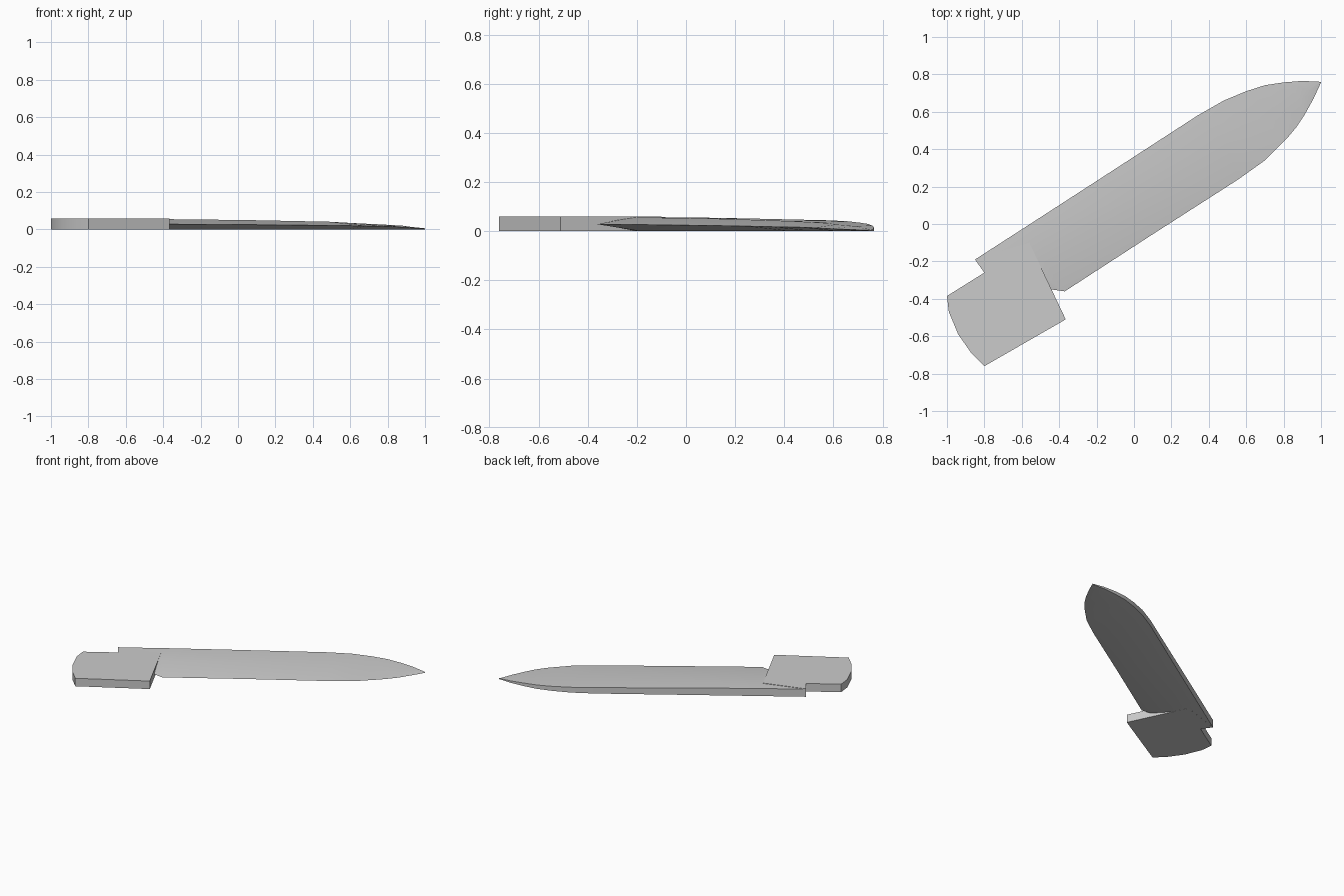
import bpy, bmesh

if "Cube" in bpy.data.objects:
    bpy.data.objects.remove(bpy.data.objects["Cube"])


def finish(bm, name):
    bmesh.ops.recalc_face_normals(bm, faces=bm.faces[:])
    me = bpy.data.meshes.new(name)
    bm.to_mesh(me)
    bm.free()
    ob = bpy.data.objects.new(name, me)
    bpy.context.collection.objects.link(ob)
    bpy.context.view_layer.objects.active = ob
    ob.select_set(True)
    bpy.ops.object.shade_smooth_by_angle(angle=0.5)
    ob.select_set(False)


# Handle: flat plate with a curved butt
outline = [(-.85, -.19), (-.80, -.26), (-1, -.385), (-.99, -.47), (-.94, -.59),
           (-.87, -.69), (-.80, -.76), (-.365, -.51), (-.56, -.10)]
bm = bmesh.new()
face = bm.faces.new([bm.verts.new((x, y, 0)) for x, y in outline])
ext = bmesh.ops.extrude_face_region(bm, geom=[face])
bmesh.ops.translate(bm, vec=(0, 0, .059),
                    verts=[v for v in ext["geom"] if isinstance(v, bmesh.types.BMVert)])
finish(bm, "handle")

# Blade stations: spine xy, bevel line xy, cutting edge xy, thickness at spine, at bevel
stations = [
    ((-.85, -.19), (-.56, -.22), (-.44, -.35), .057, .057),
    ((-.54, .01), (-.485, -.19), (-.37, -.36), .056, .056),
    ((-.20, .23), (.05, .15), (.10, -.055), .052, .050),
    ((.34, .58), (.49, .42), (.56, .24), .044, .041),
    ((.48, .66), (.58, .51), (.70, .34), .040, .036),
    ((.60, .71), (.65, .58), (.82, .46), .034, .032),
    ((.70, .742), (.76, .61), (.87, .52), .029, .027),
    ((.80, .757), (.88, .69), (.91, .58), .023, .020),
    ((.90, .765), (.93, .715), (.96, .67), .015, .013),
    ((1, .76), (.999, .759), (1, .757), .006, .006),
]
bm = bmesh.new()
rings = []
for s, r, e, zs, zr in stations:
    pts = [(*s, .0005), (*s, zs), (*r, zr), (*e, zr * .5), (*r, .0005)]
    rings.append([bm.verts.new(p) for p in pts])
for a, b in zip(rings, rings[1:]):
    for i in range(5):
        j = (i + 1) % 5
        bm.faces.new((a[i], a[j], b[j], b[i]))
bm.faces.new(rings[0])
bm.faces.new(rings[-1])
finish(bm, "blade")
